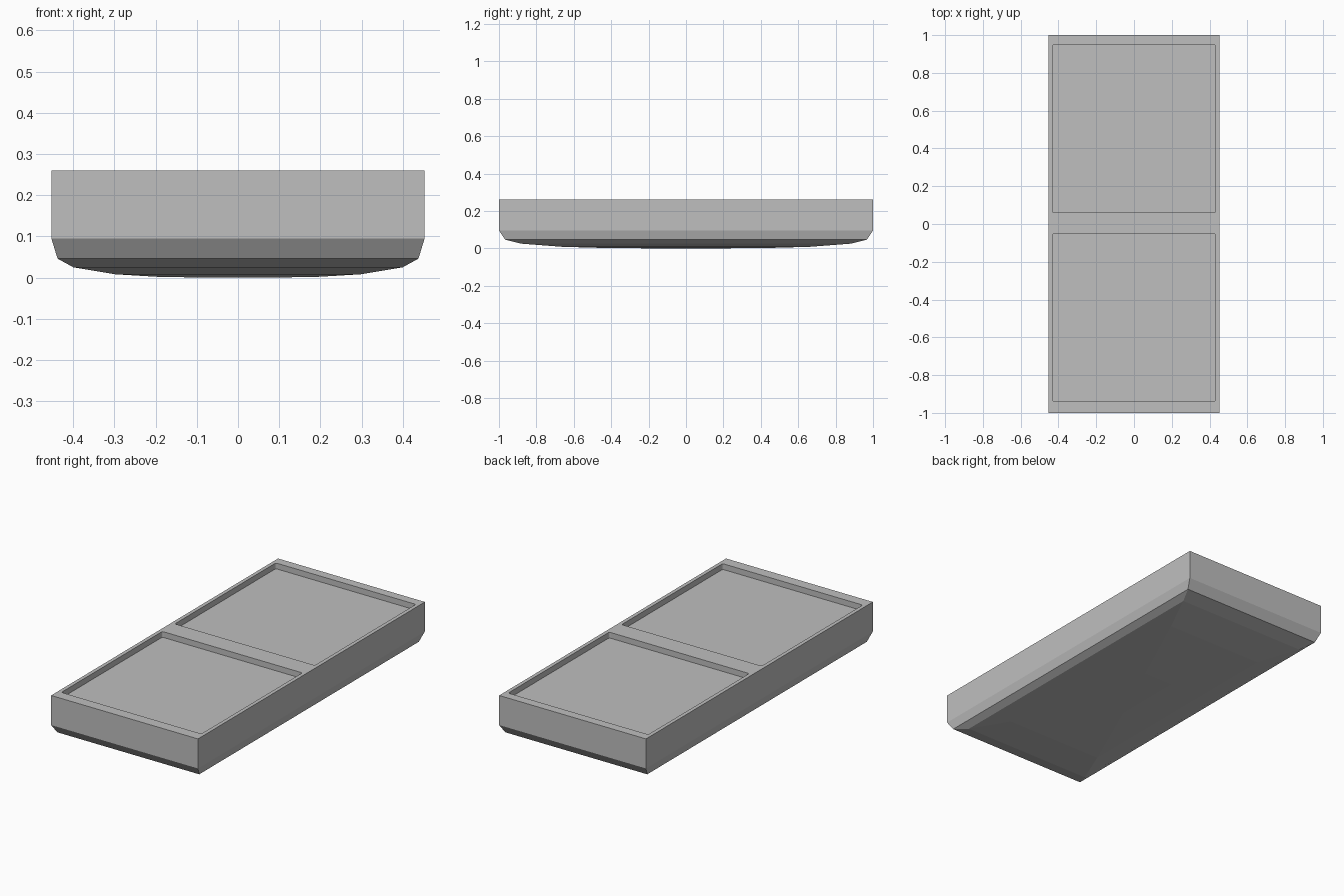
import bpy
import bmesh

default = bpy.data.objects.get("Cube")
if default:
    bpy.data.objects.remove(default, do_unlink=True)

HALF_X, HALF_Y, TOP = 0.453, 1.0, 0.26
RECESS_DEPTH = 0.032

grey = bpy.data.materials.new("plain_grey")
grey.use_nodes = True
colour = (0.52, 0.52, 0.52, 1)
grey.diffuse_color = colour
grey.node_tree.nodes["Principled BSDF"].inputs["Base Color"].default_value = colour


def make_object(name, bm):
    bmesh.ops.recalc_face_normals(bm, faces=bm.faces)
    mesh = bpy.data.meshes.new(name)
    bm.to_mesh(mesh)
    bm.free()
    mesh.materials.append(grey)
    obj = bpy.data.objects.new(name, mesh)
    bpy.context.collection.objects.link(obj)
    return obj


# Body: nested rectangles from the rim down to the gently bulging underside
# (x scale, y scale, height)
rings = [(1, 1, TOP), (1, 1, 0.095), (0.967, 0.967, 0.046), (0.883, 0.883, 0.025),
         (0.66, 0.66, 0.008), (0.44, 0.44, 0.002), (0.2, 0.2, 0)]
bm = bmesh.new()
loops = []
for sx, sy, z in rings:
    x, y = HALF_X * sx, HALF_Y * sy
    loops.append([bm.verts.new(p) for p in ((-x, -y, z), (x, -y, z), (x, y, z), (-x, y, z))])
for upper, lower in zip(loops, loops[1:]):
    for i in range(4):
        j = (i + 1) % 4
        bm.faces.new((upper[i], upper[j], lower[j], lower[i]))
bm.faces.new(loops[0])
bm.faces.new(loops[-1])
body = make_object("tray_body", bm)

# Two shallow recesses with slightly rounded corners
for name, centre_y in (("front_recess", -0.495), ("back_recess", 0.505)):
    bm = bmesh.new()
    bmesh.ops.create_cube(bm, size=1)
    bmesh.ops.scale(bm, vec=(0.864, 0.89, 2 * RECESS_DEPTH), verts=bm.verts)
    bmesh.ops.translate(bm, vec=(0, centre_y, TOP), verts=bm.verts)
    uprights = [e for e in bm.edges if abs(e.verts[0].co.z - e.verts[1].co.z) > 0.01]
    bmesh.ops.bevel(bm, geom=uprights, offset=0.01, segments=3, profile=0.5, affect='EDGES')
    cutter = make_object(name + "_cutter", bm)
    cutter.hide_render = True
    bpy.context.view_layer.objects.active = body
    cut = body.modifiers.new(name, 'BOOLEAN')
    cut.operation = 'DIFFERENCE'
    cut.solver = 'EXACT'
    cut.object = cutter
    bpy.ops.object.modifier_apply(modifier=cut.name)
    bpy.data.objects.remove(cutter, do_unlink=True)
